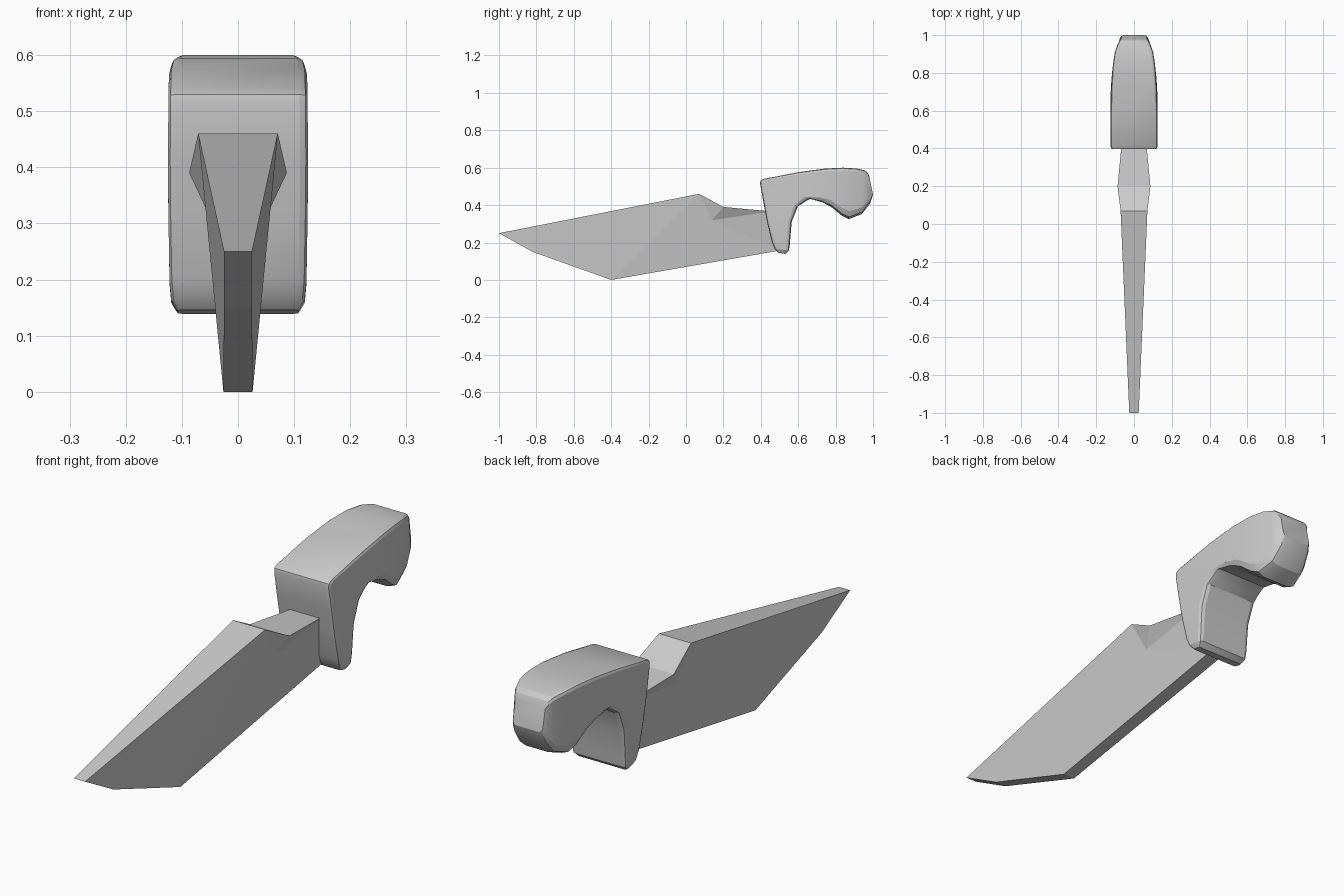
import bpy, bmesh
from math import sin, cos, pi, radians
from mathutils import Vector

cube = bpy.data.objects.get("Cube")
if cube:
    bpy.data.objects.remove(cube)

# One plain grey for the whole tool
grey = bpy.data.materials.new("plain grey")
grey.use_nodes = True
colour = (0.6, 0.6, 0.6, 1)
grey.diffuse_color = colour
grey.node_tree.nodes["Principled BSDF"].inputs["Base Color"].default_value = colour


def finish(bm, name, smooth=False):
    bmesh.ops.recalc_face_normals(bm, faces=bm.faces)
    mesh = bpy.data.meshes.new(name)
    bm.to_mesh(mesh)
    bm.free()
    mesh.materials.append(grey)
    obj = bpy.data.objects.new(name, mesh)
    bpy.context.collection.objects.link(obj)
    if smooth:
        bpy.ops.object.select_all(action='DESELECT')
        obj.select_set(True)
        bpy.context.view_layer.objects.active = obj
        bpy.ops.object.shade_smooth_by_angle(angle=radians(20))
    return obj


# Blade: outline points as half width, y, z; the last is the crease below the notch
outline = dict(
    tip=(.025, -1, .25), chin=(.025, -.82, .15), belly=(.026, -.4, 0),
    heel=(.03, .5, .157), root=(.062, .46, .366), notch=(.087, .2, .39),
    peak=(.071, .07, .46), crease=(.054, .14, .32))
side_faces = ["tip chin belly", "tip belly peak", "belly crease peak",
              "belly heel crease", "heel root crease",
              "peak crease notch", "crease root notch"]
bm = bmesh.new()
left = {k: bm.verts.new(p) for k, p in outline.items()}
right = {k: bm.verts.new((-p[0], p[1], p[2])) for k, p in outline.items()}
for names in side_faces:
    for s in (left, right):
        bm.faces.new([s[n] for n in names.split()])
rim = list(outline)[:-1]
for a, b in zip(rim, rim[1:] + rim[:1]):
    bm.faces.new((left[a], left[b], right[b], right[a]))
finish(bm, "blade")

# Handle: rounded sections lofted from the guard tip to the pommel
# outer y, z, inner y, z, half width, outer bevel, inner bevel
stations = [
    (.492, .146, .53, .139, .108, .008, .008),
    (.475, .165, .55, .157, .119, .014, .014),
    (.46, .2, .555, .19, .122, .014, .016),
    (.433, .31, .565, .31, .124, .014, .018),
    (.413, .42, .598, .393, .125, .014, .02),
    (.396, .515, .625, .41, .124, .014, .024),
    (.398, .53, .645, .424, .124, .014, .024),
    (.415, .54, .665, .433, .124, .014, .026),
    (.6, .576, .73, .415, .123, .014, .034),
    (.74, .595, .78, .388, .119, .014, .04),
    (.84, .6, .835, .342, .112, .014, .042),
    (.91, .596, .87, .325, .102, .014, .042),
    (.955, .586, .94, .352, .086, .014, .036),
    (.972, .572, .985, .41, .075, .012, .03),
    (.98, .555, 1, .455, .066, .012, .016),
]


def section(oy, oz, iy, iz, w, bo, bi):
    outer, inner = Vector((0, oy, oz)), Vector((0, iy, iz))
    d = (inner - outer).normalized()
    half = []
    for base, sign, b, order in ((outer, 1, bo, (0, 1, 2)), (inner, -1, bi, (2, 1, 0))):
        for k in order:
            a = k * pi / 4
            p = base + d * sign * b * (1 - cos(a))
            p.x = w - b * (1 - sin(a))
            half.append(p)
    return half + [Vector((-p.x, p.y, p.z)) for p in reversed(half)]


bm = bmesh.new()
rings = [[bm.verts.new(p) for p in section(*s)] for s in stations]
for r, q in zip(rings, rings[1:]):
    for i in range(len(r)):
        j = (i + 1) % len(r)
        bm.faces.new((r[i], r[j], q[j], q[i]))
bm.faces.new(rings[0])
bm.faces.new(rings[-1])
finish(bm, "handle", smooth=True)
